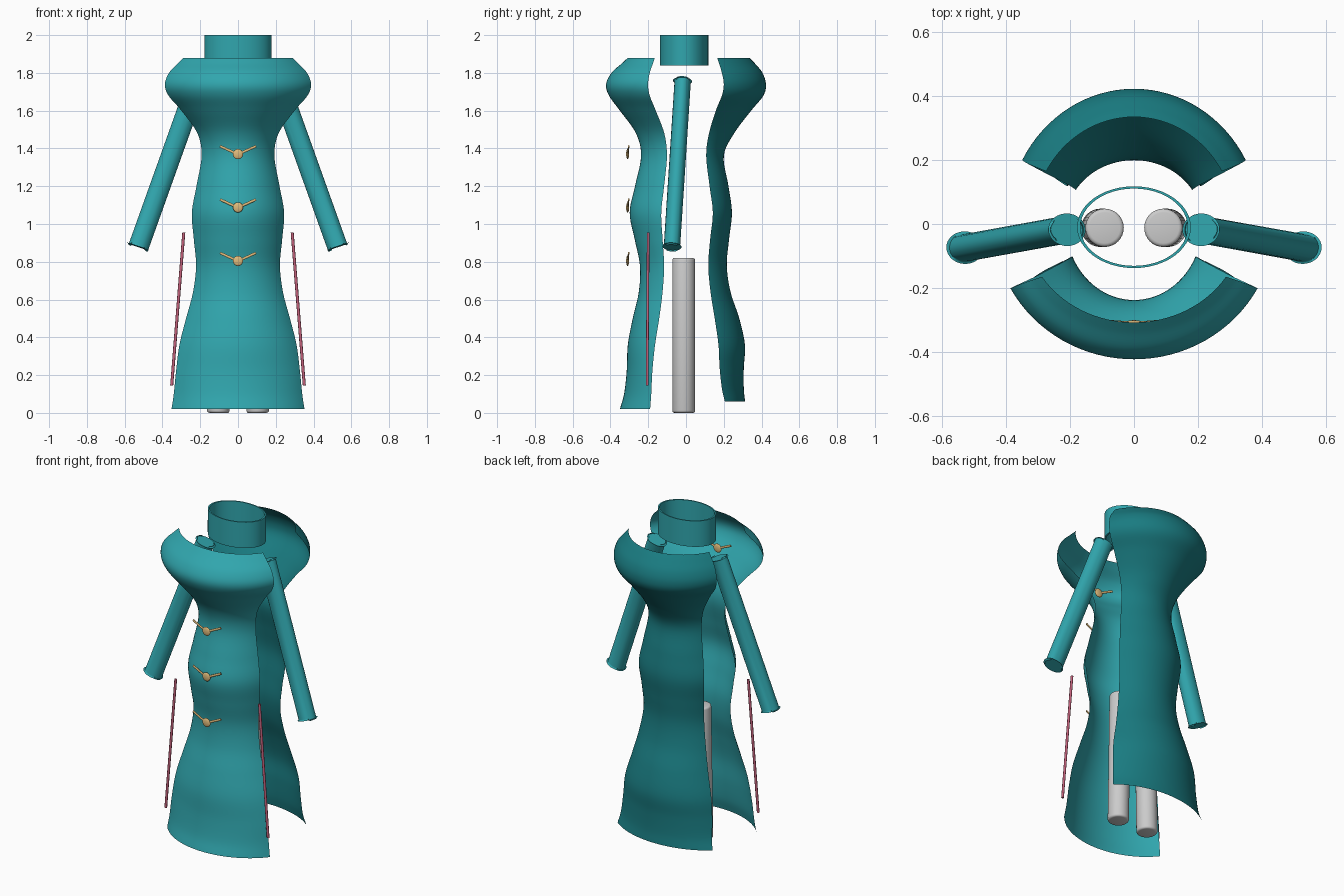
import bpy, bmesh, math
from mathutils import Vector

if "Cube" in bpy.data.objects:
    bpy.data.objects.remove(bpy.data.objects["Cube"])


def material(name, rgb):
    m = bpy.data.materials.new(name)
    m.diffuse_color = (*rgb, 1)
    m.use_nodes = True
    m.node_tree.nodes["Principled BSDF"].inputs["Base Color"].default_value = m.diffuse_color
    return m


TEAL = material("teal", (0.03, 0.38, 0.42))
DARK = material("dark_teal", (0.01, 0.20, 0.22))
PINK = material("pink", (0.55, 0.12, 0.2))
GOLD = material("gold", (0.75, 0.5, 0.2))


def finish(name, bm, mat=None):
    me = bpy.data.meshes.new(name)
    bm.to_mesh(me)
    bm.free()
    ob = bpy.data.objects.new(name, me)
    bpy.context.collection.objects.link(ob)
    if mat:
        me.materials.append(mat)
    bpy.ops.object.select_all(action='DESELECT')
    ob.select_set(True)
    bpy.context.view_layer.objects.active = ob
    bpy.ops.object.shade_smooth_by_angle(angle=math.radians(40))
    return ob


def spline(rows, steps):
    # Catmull-Rom through the rows
    pts = [Vector(r) for r in rows]
    pts = [2 * pts[0] - pts[1]] + pts + [2 * pts[-1] - pts[-2]]
    out = []
    for p0, p1, p2, p3 in zip(pts, pts[1:], pts[2:], pts[3:]):
        for k in range(steps):
            t = k / steps
            out.append(0.5 * (2 * p1 + (p2 - p0) * t + (2 * p0 - 5 * p1 + 4 * p2 - p3) * t * t
                              + (3 * p1 - p0 - 3 * p2 + p3) * t ** 3))
    return out + [pts[-2]]


def panel(name, rows, side, mat, n=32):
    # each row: height, side edge x, side edge depth, middle depth
    bm = bmesh.new()
    grid = []
    for z, xe, ye, b in spline(rows, 6):
        ang = math.acos(ye / b)
        a = xe / math.sin(ang)
        ts = [ang * (2 * i / n - 1) for i in range(n + 1)]
        grid.append([bm.verts.new((a * math.sin(t), side * b * math.cos(t), z)) for t in ts])
    for r, s in zip(grid, grid[1:]):
        for i in range(n):
            q = (r[i], r[i + 1], s[i + 1], s[i])
            bm.faces.new(q if side < 0 else q[::-1])
    finish(name, bm, mat)


def rod(name, p, q, rx, ry, mat=None, bevel=0.0, seg=32):
    # elliptical rod between two points
    p, q = Vector(p), Vector(q)
    w = (q - p).normalized()
    v = Vector((0, 1, 0))
    v = (v - w * v.dot(w)).normalized()
    u = v.cross(w)
    bm = bmesh.new()
    bmesh.ops.create_cone(bm, cap_ends=True, segments=seg, radius1=1, radius2=1, depth=1)
    length = (q - p).length
    for vert in bm.verts:
        c = vert.co.copy()
        vert.co = (p + q) / 2 + u * c.x * rx + v * c.y * ry + w * c.z * length
    if bevel:
        rim = [e for e in bm.edges if any(len(f.verts) > 4 for f in e.link_faces)]
        bmesh.ops.bevel(bm, geom=rim, offset=bevel, segments=3, profile=0.5, affect='EDGES')
    return finish(name, bm, mat)


# dress panels, open at both sides
panel("front_panel", [
    (0.02, 0.352, 0.190, 0.350), (0.10, 0.340, 0.184, 0.328), (0.22, 0.328, 0.178, 0.314),
    (0.36, 0.310, 0.164, 0.308), (0.50, 0.275, 0.142, 0.282), (0.64, 0.238, 0.124, 0.250),
    (0.78, 0.222, 0.116, 0.244), (0.92, 0.234, 0.124, 0.272), (1.06, 0.244, 0.131, 0.298),
    (1.20, 0.220, 0.116, 0.270), (1.36, 0.193, 0.101, 0.238), (1.48, 0.215, 0.115, 0.265),
    (1.60, 0.300, 0.160, 0.350), (1.68, 0.368, 0.192, 0.408), (1.74, 0.387, 0.201, 0.423),
    (1.80, 0.365, 0.192, 0.395), (1.85, 0.318, 0.175, 0.340), (1.88, 0.288, 0.165, 0.308)],
    -1, TEAL)
panel("back_panel", [
    (0.06, 0.325, 0.206, 0.313), (0.13, 0.312, 0.190, 0.306), (0.24, 0.305, 0.178, 0.306),
    (0.36, 0.295, 0.172, 0.312), (0.50, 0.260, 0.152, 0.282), (0.64, 0.228, 0.130, 0.236),
    (0.78, 0.208, 0.118, 0.216), (0.92, 0.214, 0.128, 0.228), (1.06, 0.224, 0.142, 0.243),
    (1.20, 0.205, 0.125, 0.225), (1.36, 0.182, 0.107, 0.200), (1.48, 0.205, 0.122, 0.255),
    (1.60, 0.275, 0.158, 0.345), (1.68, 0.335, 0.190, 0.410), (1.74, 0.350, 0.200, 0.423),
    (1.80, 0.335, 0.190, 0.405), (1.85, 0.300, 0.175, 0.365), (1.88, 0.275, 0.165, 0.335)],
    1, DARK)

# collar: open elliptical band
bm = bmesh.new()
rings = []
for k, z in ((1, 1.84), (1, 2.0), (0.945, 2.0), (0.945, 1.84)):
    rings.append([bm.verts.new((0.178 * k * math.cos(t), -0.01 + 0.128 * k * math.sin(t), z))
                  for t in (2 * math.pi * i / 48 for i in range(48))])
for j in range(4):
    r, s = rings[j], rings[(j + 1) % 4]
    for i in range(48):
        bm.faces.new((r[i], r[(i + 1) % 48], s[(i + 1) % 48], s[i]))
finish("collar", bm, TEAL)

# sleeves, trouser legs and slit trims, one per side
for s, tag in ((-1, "left"), (1, "right")):
    rod("sleeve_" + tag, (s * 0.21, -0.018, 1.757), (s * 0.529, -0.074, 0.88),
        0.054, 0.043, TEAL, 0.008)
    rod("trouser_leg_" + tag, (s * 0.105, -0.012, 0.0), (s * 0.092, -0.012, 0.82),
        0.06, 0.06, None, 0.012)
    rod("slit_trim_" + tag, (s * 0.351, -0.206, 0.145), (s * 0.287, -0.2, 0.955),
        0.008, 0.007, PINK, seg=12)

# knot buttons with two raised loops; the top one sits inside the chest
for n, z in enumerate((1.65, 1.37, 1.088, 0.805)):
    bm = bmesh.new()
    bmesh.ops.create_uvsphere(bm, u_segments=20, v_segments=12, radius=1)
    for v in bm.verts:
        v.co = (v.co.x * 0.027, -0.309 + v.co.y * 0.008, z + v.co.z * 0.027)
    finish(f"knot_button_{n}", bm, GOLD)
    for s in (-1, 1):
        rod(f"knot_loop_{n}", (s * 0.012, -0.309, z + 0.004), (s * 0.095, -0.303, z + 0.042),
            0.007, 0.004, GOLD, seg=10)
